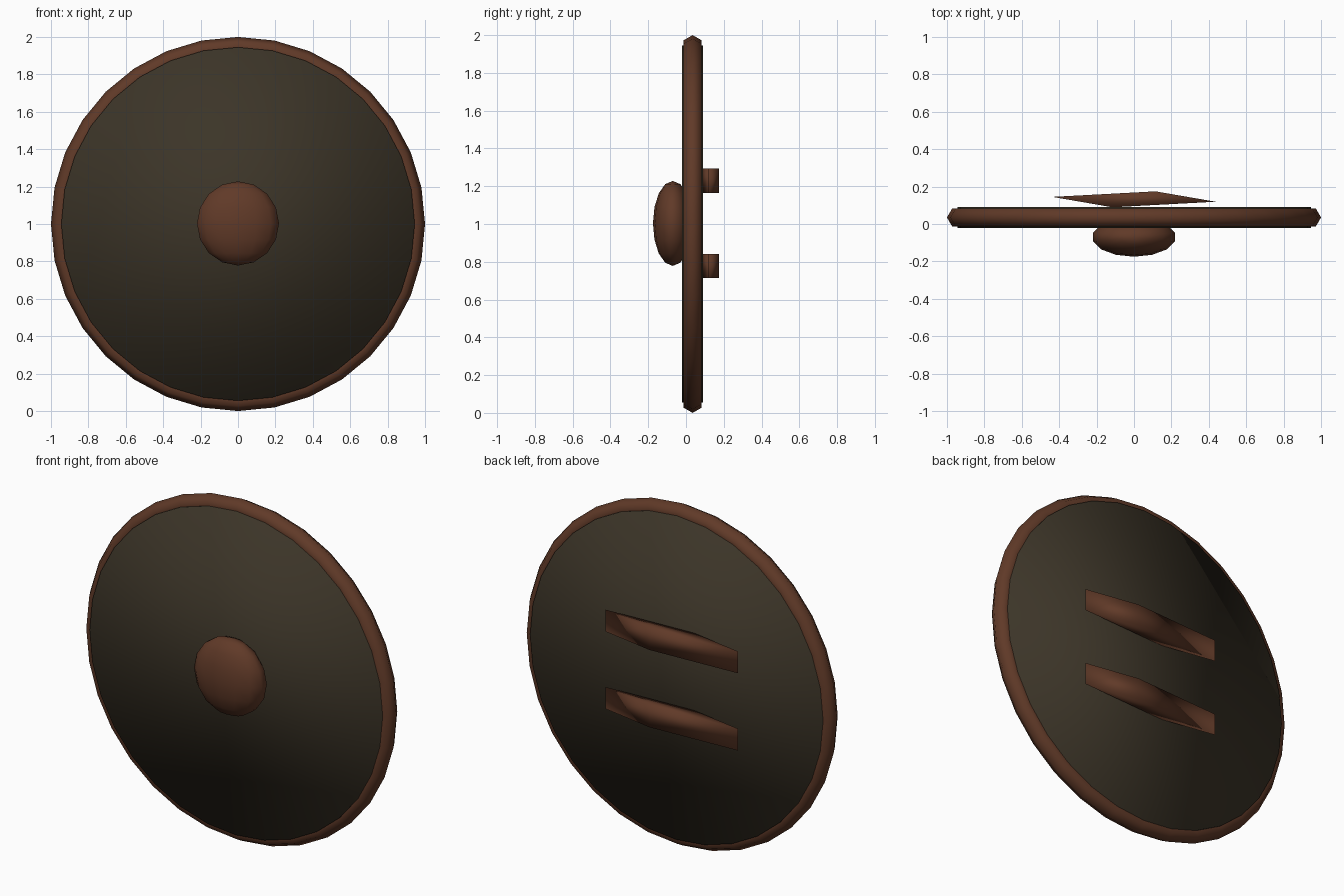
import bpy, bmesh, math
from mathutils import Matrix

if "Cube" in bpy.data.objects:
    bpy.data.objects.remove(bpy.data.objects["Cube"])


def material(name, rgb):
    m = bpy.data.materials.new(name)
    m.diffuse_color = (*rgb, 1.0)
    m.use_nodes = True
    m.node_tree.nodes["Principled BSDF"].inputs["Base Color"].default_value = m.diffuse_color
    return m


DARK = material("dark wood", (0.045, 0.035, 0.021))
BROWN = material("brown leather", (0.118, 0.042, 0.021))
CENTRE_Y, CENTRE_Z = 0.035, 1.0
SIDES = 32


def add_object(name, bm, mat):
    bmesh.ops.recalc_face_normals(bm, faces=bm.faces)
    for f in bm.faces:
        f.smooth = True
    mesh = bpy.data.meshes.new(name)
    bm.to_mesh(mesh)
    bm.free()
    mesh.materials.append(mat)
    obj = bpy.data.objects.new(name, mesh)
    bpy.context.collection.objects.link(obj)
    return obj


# Round board
bm = bmesh.new()
place = Matrix.Translation((0, CENTRE_Y, CENTRE_Z)) @ Matrix.Rotation(math.pi / 2, 4, 'X')
bmesh.ops.create_cone(bm, cap_ends=True, segments=SIDES, radius1=0.945,
                      radius2=0.945, depth=0.112, matrix=place)
add_object("board", bm, DARK)

# Rim: hexagonal section swept round the board
bm = bmesh.new()
rings = []
for i in range(SIDES):
    a = math.tau * i / SIDES
    ring = []
    for j in range(6):
        b = math.tau * j / 6
        r = 0.945 + 0.055 * math.cos(b)
        ring.append(bm.verts.new((r * math.cos(a), CENTRE_Y + 0.055 * math.sin(b),
                                  CENTRE_Z + r * math.sin(a))))
    rings.append(ring)
for i in range(SIDES):
    p, q = rings[i], rings[(i + 1) % SIDES]
    for j in range(6):
        k = (j + 1) % 6
        bm.faces.new((p[j], q[j], q[k], p[k]))
add_object("rim", bm, BROWN)

# Central boss: flattened sphere
bm = bmesh.new()
bmesh.ops.create_uvsphere(bm, u_segments=14, v_segments=8, radius=0.225,
                          matrix=Matrix.Translation((0, -0.07, 1.003))
                          @ Matrix.Diagonal((1, 0.105 / 0.225, 1, 1)))
add_object("boss", bm, BROWN)

# Two skewed grip straps on the back
for name, z in (("lower_strap", 0.777), ("upper_strap", 1.229)):
    bm = bmesh.new()
    plan = [(-0.437, 0.013), (-0.115, -0.0425), (0.437, -0.013), (0.115, 0.0425)]
    base = bm.faces.new([bm.verts.new((x, 0.132 + y, z - 0.064)) for x, y in plan])
    top = bmesh.ops.extrude_face_region(bm, geom=[base], use_keep_orig=True)["geom"]
    bmesh.ops.translate(bm, vec=(0, 0, 0.128),
                        verts=[g for g in top if isinstance(g, bmesh.types.BMVert)])
    add_object(name, bm, BROWN)
